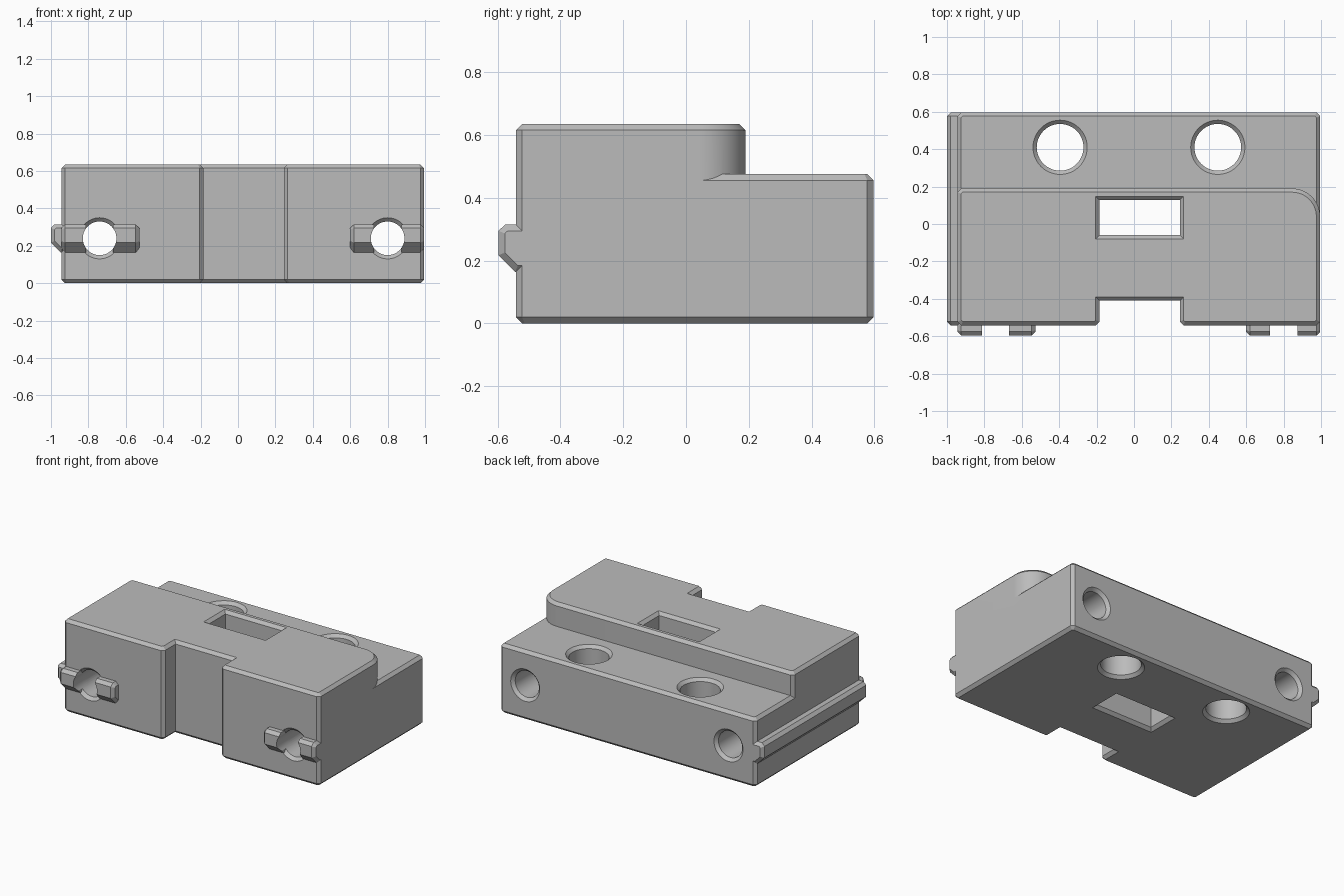
import bpy, bmesh, math
from mathutils import Vector

cube = bpy.data.objects.get("Cube")
if cube:
    bpy.data.objects.remove(cube)

grey = bpy.data.materials.new("plain grey")
grey.use_nodes = True
grey.diffuse_color = (0.5, 0.5, 0.5, 1)
grey.node_tree.nodes["Principled BSDF"].inputs["Base Color"].default_value = (0.5, 0.5, 0.5, 1)

C = 0.02                               # chamfer on every edge
LEFT, RIGHT = -0.944, 0.995            # sides of the block
FRONT, BACK, STEP = -0.542, 0.597, 0.19
LOW, HIGH = 0.475, 0.635               # heights of the two levels
SLOT_L, SLOT_R = -0.185, 0.245
HOLE_Z, HOLE_R = 0.24, 0.09


def rounded(corners):
    """Outline from (x, y, cut, segments): one segment chamfers, more make an arc."""
    out = []
    for i, (x, y, cut, n) in enumerate(corners):
        p = Vector((x, y))
        if not cut:
            out.append(p)
            continue
        a = Vector(corners[i - 1][:2])
        b = Vector(corners[(i + 1) % len(corners)][:2])
        p1 = p + (a - p).normalized() * cut
        p2 = p + (b - p).normalized() * cut
        c = p1 + p2 - p
        for k in range(n + 1):
            t = math.pi / 2 * k / n
            out.append(c + (p - p2) * math.cos(t) + (p - p1) * math.sin(t))
    return out


def inset(pts, d):
    """Move a counter-clockwise outline inward by d with mitred corners."""
    out = []
    for i, p in enumerate(pts):
        e1 = (p - pts[i - 1]).normalized()
        e2 = (pts[(i + 1) % len(pts)] - p).normalized()
        n1, n2 = Vector((-e1.y, e1.x)), Vector((-e2.y, e2.x))
        out.append(p + (n1 + n2) * (d / (1 + n1.dot(n2))))
    return out


def prism(name, outline, layers, axis="Z"):
    """Stack insets of an outline along an axis; layers are (height, inset)."""
    place = {"Z": lambda u, v, h: (u, v, h),
             "Y": lambda u, v, h: (u, h, v),
             "X": lambda u, v, h: (h, u, v)}[axis]
    pts = [Vector(p) for p in outline]
    bm = bmesh.new()
    rings = [[bm.verts.new(place(p.x, p.y, h)) for p in inset(pts, d)] for h, d in layers]
    n = len(pts)
    for lo, hi in zip(rings, rings[1:]):
        for i in range(n):
            j = (i + 1) % n
            bm.faces.new((lo[i], lo[j], hi[j], hi[i]))
    bm.faces.new(rings[0][::-1])
    bm.faces.new(rings[-1])
    bmesh.ops.recalc_face_normals(bm, faces=bm.faces)
    mesh = bpy.data.meshes.new(name)
    bm.to_mesh(mesh)
    bm.free()
    mesh.materials.append(grey)
    ob = bpy.data.objects.new(name, mesh)
    bpy.context.collection.objects.link(ob)
    return ob


def combine(target, other, operation):
    mod = target.modifiers.new(operation, "BOOLEAN")
    mod.object, mod.operation, mod.solver = other, operation, "EXACT"
    bpy.context.view_layer.objects.active = target
    bpy.ops.object.modifier_apply(modifier=mod.name)
    bpy.data.objects.remove(other)


def circle(x, y, r, n=48):
    return [(x + r * math.cos(math.tau * k / n), y + r * math.sin(math.tau * k / n))
            for k in range(n)]


def flared(a, b, over=0.05):
    """Layers of a through-cutter that chamfers both mouths."""
    return [(a - over, -over - C), (a + C, 0), (b - C, 0), (b + over, -over - C)]


def footprint(back, corner, segments):
    return rounded([(LEFT, FRONT, C, 1), (SLOT_L, FRONT, C, 1), (SLOT_L, -0.41, 0, 1),
                    (SLOT_R, -0.41, 0, 1), (SLOT_R, FRONT, C, 1), (RIGHT, FRONT, C, 1),
                    (RIGHT, back, corner, segments), (LEFT, back, C, 1)])


# Stepped block: low base and raised front with one round corner
housing = prism("housing", footprint(BACK, C, 1), [(0, C), (C, 0), (LOW - C, 0), (LOW, C)])
raised = prism("raised_front", footprint(STEP, 0.15, 16), [(0.3, 0), (HIGH - C, 0), (HIGH, C)])
combine(housing, raised, "UNION")

# Side rail with sloping underside
rail = [(-0.9, 0.164), (-0.9, 0.315), (-0.98, 0.315), (-1, 0.295), (-1, 0.217), (-0.947, 0.164)]
combine(housing, prism("side_rail", rail,
        [(FRONT, C), (FRONT + C, 0), (BACK - C, 0), (BACK, C)], "Y"), "UNION")

# Vertical round holes and the rectangular slot
for x in (-0.395, 0.448):
    combine(housing, prism("round_hole", circle(x, 0.41, 0.125), flared(0, LOW)), "DIFFERENCE")
slot = [(SLOT_L, -0.06), (SLOT_R, -0.06), (SLOT_R, 0.128), (SLOT_L, 0.128)]
combine(housing, prism("slot", slot, flared(0, HIGH)), "DIFFERENCE")

# Front-to-back holes, each with a pair of locating tabs
tab = [(-0.49, 0.164), (-0.49, 0.315), (-0.575, 0.315), (-0.597, 0.295),
       (-0.597, 0.217), (-0.544, 0.164)]
for x, start, end in ((-0.74, LEFT, -0.527), (0.8, 0.6, RIGHT)):
    hole = circle(x, HOLE_Z, HOLE_R)
    combine(housing, prism("long_hole", hole, flared(FRONT, BACK), "Y"), "DIFFERENCE")
    gap = 0.073
    for layers in ([(start, C), (start + C, 0), (x - gap, 0)],
                   [(x + gap, 0), (end - C, 0), (end, C)]):
        combine(housing, prism("tab", tab, layers, "X"), "UNION")
    combine(housing, prism("tab_hole", hole, [(-0.7, 0), (-0.45, 0)], "Y"), "DIFFERENCE")

# Smooth walls of the holes and round corner, crisp chamfers
bpy.ops.object.select_all(action="DESELECT")
housing.select_set(True)
bpy.context.view_layer.objects.active = housing
bpy.ops.object.shade_smooth_by_angle(angle=math.radians(25))
